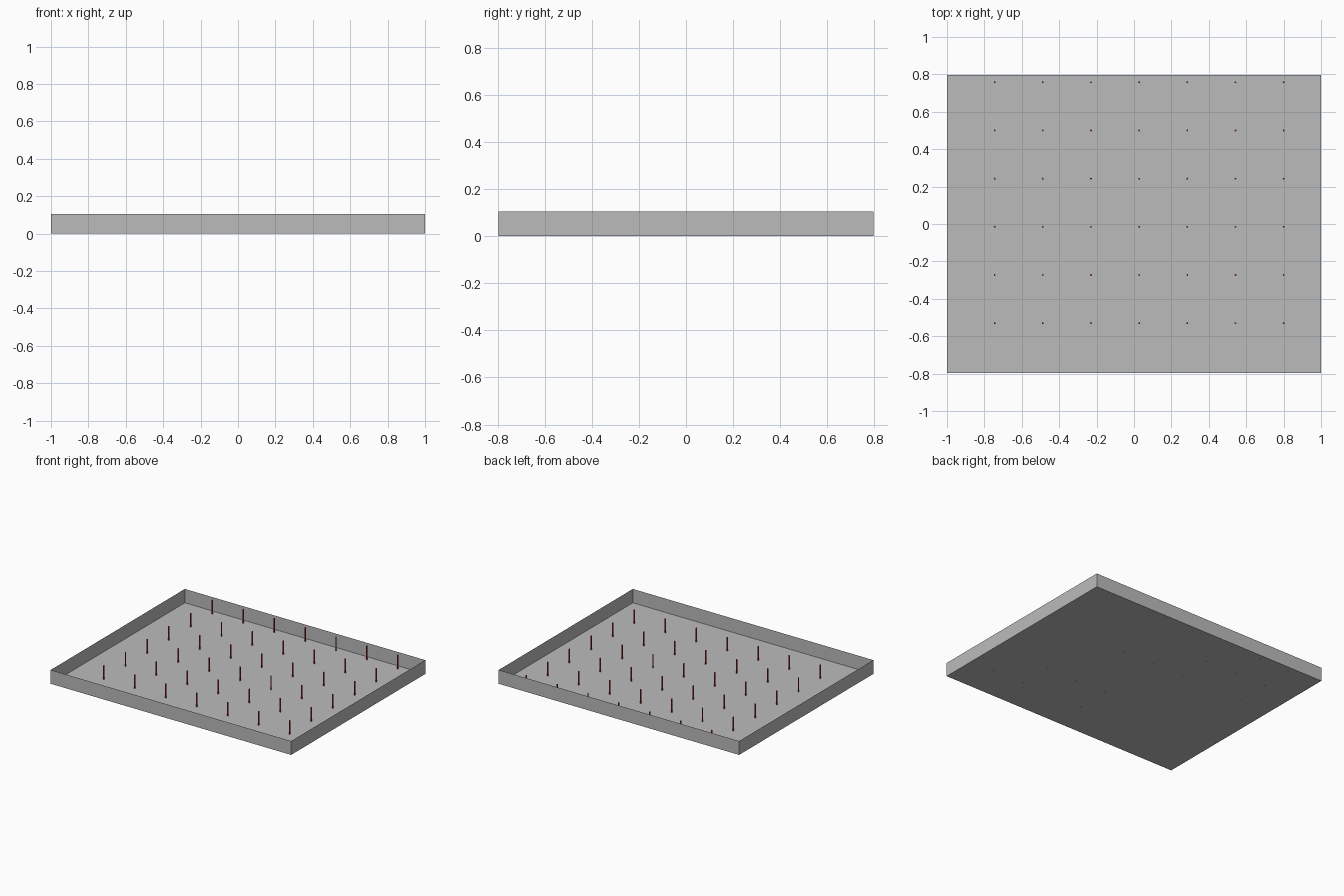
import bpy, bmesh

if "Cube" in bpy.data.objects:
    bpy.data.objects.remove(bpy.data.objects["Cube"])

W, D, H = 2.0, 1.594, 0.104      # tray width, depth, height
STEP = 0.2575                    # pin spacing
PIN_R = 0.005


def material(name, rgb):
    m = bpy.data.materials.new(name)
    m.diffuse_color = (*rgb, 1.0)
    m.use_nodes = True
    m.node_tree.nodes["Principled BSDF"].inputs["Base Color"].default_value = m.diffuse_color
    return m


def finish(bm, name, mat):
    mesh = bpy.data.meshes.new(name)
    bm.to_mesh(mesh)
    bm.free()
    mesh.materials.append(mat)
    obj = bpy.data.objects.new(name, mesh)
    bpy.context.collection.objects.link(obj)
    return obj


grey = material("light_grey", (0.5, 0.5, 0.5))
red = material("dark_red", (0.5, 0.02, 0.02))

# Tray: thin sheet box with an open top
bm = bmesh.new()
bmesh.ops.create_cube(bm, size=1.0)
bmesh.ops.scale(bm, vec=(W, D, H), verts=bm.verts)
bmesh.ops.translate(bm, vec=(0, 0, H / 2), verts=bm.verts)
bmesh.ops.delete(bm, geom=[f for f in bm.faces if f.normal.z > 0.5], context='FACES')
finish(bm, "open_tray", grey)

# Pins: one slim upright rod, shared by every place on the grid
bm = bmesh.new()
bmesh.ops.create_cone(bm, cap_ends=True, segments=8, radius1=PIN_R, radius2=PIN_R, depth=H)
bmesh.ops.translate(bm, vec=(0, 0, H / 2), verts=bm.verts)
pin = finish(bm, "pin", red)
for i in range(7):
    for j in range(6):
        p = pin if i == j == 0 else bpy.data.objects.new("pin", pin.data)
        if p is not pin:
            bpy.context.collection.objects.link(p)
        p.location = (-0.745 + i * STEP, -0.53 + j * STEP, 0)
